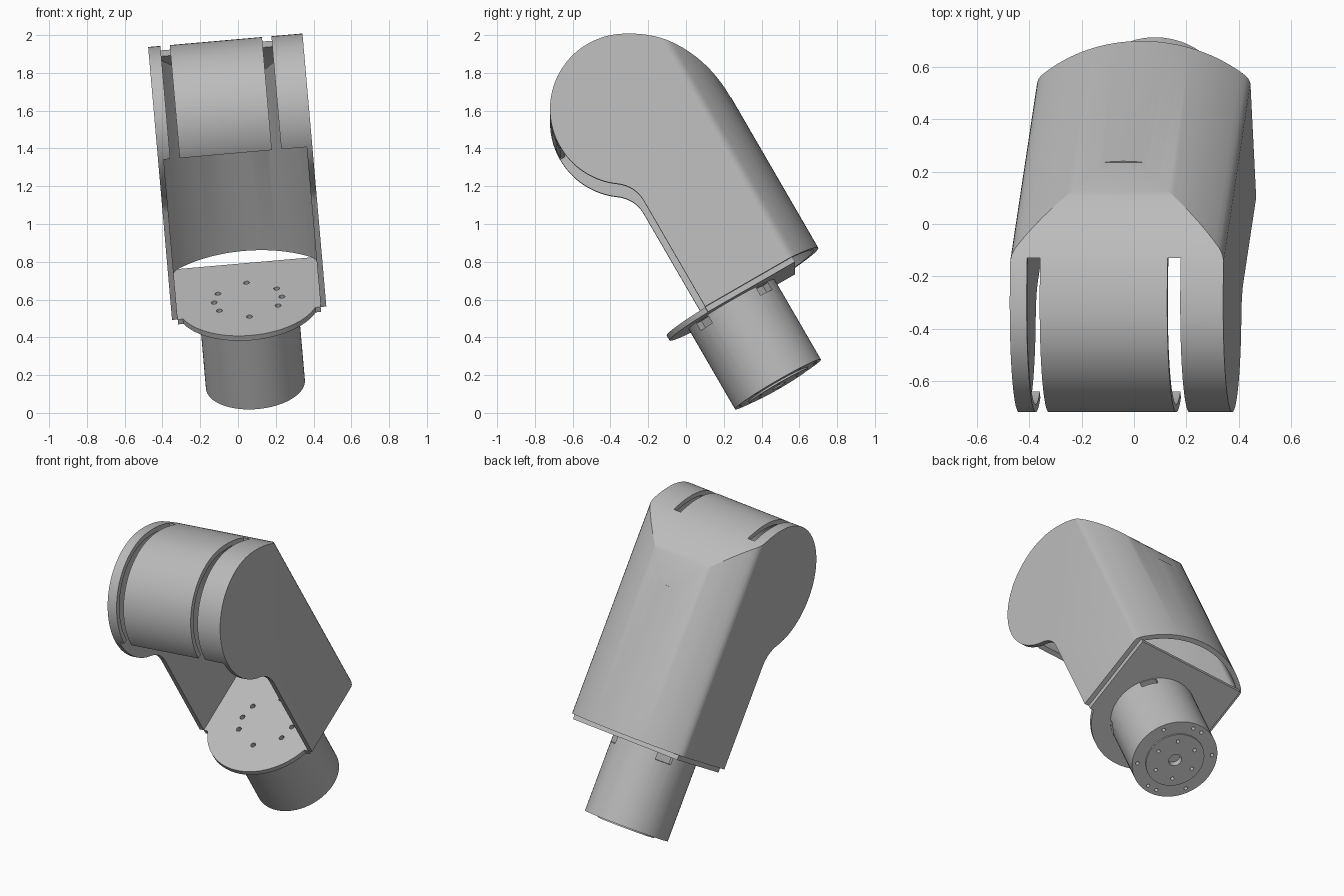
import bpy, bmesh, math
from mathutils import Matrix, Vector

if "Cube" in bpy.data.objects:
    bpy.data.objects.remove(bpy.data.objects["Cube"])

# Local frame: x across, y through the arm (front to back), z along the arm
POSE = (Matrix.Rotation(math.radians(-5), 4, 'Y') @ Matrix.Rotation(math.radians(30), 4, 'X')
        @ Matrix.Translation((0.105, 0, 0)))
grey = bpy.data.materials.new("plain_grey")
grey.diffuse_color = (0.5, 0.5, 0.5, 1)
grey.use_nodes = True
grey.node_tree.nodes["Principled BSDF"].inputs["Base Color"].default_value = grey.diffuse_color

HALF, WALL = 0.41, 0.03          # half width and wall thickness
HEAD = Vector((0.508, 1.52))     # head centre (y, z)
R_HEAD, R_TOP = 0.40, 0.62       # front arc and flatter top arc
BLEND = math.radians(65)         # direction where the two arcs meet
TOP = HEAD - (R_TOP - R_HEAD) * Vector((math.cos(BLEND), math.sin(BLEND)))
FRONT, CREST, BOTTOM = 0.348, 1.04, 0.40
TUBE_Y, TUBE_R, TUBE_END = 0.493, 0.263, -0.12


def arc(c, r, a0, a1, n):
    """Points on an arc, angles in degrees."""
    out = []
    for i in range(n + 1):
        a = math.radians(a0 + (a1 - a0) * i / n)
        out.append((c[0] + r * math.cos(a), c[1] + r * math.sin(a)))
    return out


def prism(name, pts, lo, hi, axis='Z'):
    """Extrude a closed outline along x (points are y, z) or z (points are x, y)."""
    place = (lambda p, h: (h, p[0], p[1])) if axis == 'X' else (lambda p, h: (p[0], p[1], h))
    bm = bmesh.new()
    rings = [[bm.verts.new(place(p, h)) for p in pts] for h in (lo, hi)]
    n = len(pts)
    bm.faces.new(rings[0])
    bm.faces.new(rings[1])
    for i in range(n):
        j = (i + 1) % n
        bm.faces.new((rings[0][i], rings[0][j], rings[1][j], rings[1][i]))
    bmesh.ops.recalc_face_normals(bm, faces=bm.faces)
    me = bpy.data.meshes.new(name)
    bm.to_mesh(me)
    bm.free()
    ob = bpy.data.objects.new(name, me)
    bpy.context.collection.objects.link(ob)
    return ob


def disc(name, x, y, r, lo, hi, n=24):
    return prism(name, arc((x, y), r, 0, 360 * (n - 1) / n, n - 1), lo, hi)


def box(name, x0, x1, y0, y1, z0, z1):
    return prism(name, [(x0, y0), (x1, y0), (x1, y1), (x0, y1)], z0, z1)


def combine(ob, tool, op='DIFFERENCE'):
    mod = ob.modifiers.new("cut", 'BOOLEAN')
    mod.operation, mod.solver, mod.object = op, 'EXACT', tool
    bpy.context.view_layer.objects.active = ob
    bpy.ops.object.modifier_apply(modifier=mod.name)
    bpy.data.objects.remove(tool, do_unlink=True)


def finish(ob):
    ob.data.transform(POSE)
    ob.data.materials.clear()
    ob.data.materials.append(grey)
    bpy.ops.object.select_all(action='DESELECT')
    ob.select_set(True)
    bpy.context.view_layer.objects.active = ob
    bpy.ops.object.shade_smooth_by_angle(angle=math.radians(25))


def arch(name, inset, lo, hi):
    """Cross-section with flat sides and a bowed back."""
    r, w = 0.58 - inset, HALF - inset
    c = (0, CREST - 0.58)
    xa = w - 0.017
    a = math.degrees(math.acos(xa / r))
    edge = c[1] + r * math.sin(math.radians(a))
    back = arc(c, r, a, 180 - a, 32)
    pts = [(w, -0.6), (w, edge - 0.035), (w - 0.005, edge - 0.017)] + back
    pts += [(-w + 0.005, edge - 0.017), (-w, edge - 0.035), (-w, -0.6)]
    return prism(name, pts, lo, hi)


# Arm cover: side profile crossed with the bowed section
fil = 0.18
dy = HEAD.x - FRONT + fil
fc = Vector((FRONT - fil, HEAD.y - math.sqrt((R_HEAD + fil) ** 2 - dy ** 2)))
d = HEAD - fc
a_fil = math.degrees(math.atan2(d.y, d.x))
profile = [(1.1, BOTTOM), (1.1, TOP.y)]
profile += arc(TOP, R_TOP, 0, 65, 24)
profile += arc(HEAD, R_HEAD, 65, 180 + a_fil, 48)[1:]
profile += arc(fc, fil, a_fil, 0, 12)[1:]
profile += [(FRONT, BOTTOM)]
cover = prism("arm_cover", profile, -HALF, HALF, 'X')
combine(cover, arch("outer_section", 0, 0.2, 2.2), 'INTERSECT')

# Hollow inside, open at the front below the head and at the bottom
lip = 180.0                      # end of the head skin, 30 degrees below level when posed
hollow = [(1.1, 0.2), (1.1, TOP.y)]
hollow += arc(TOP, R_TOP - WALL, 0, 65, 24)
hollow += arc(HEAD, R_HEAD - WALL, 65, lip, 40)[1:]
hollow += [(HEAD.x - 0.6, HEAD.y), (HEAD.x - 0.6, 0.2)]
inside = prism("hollow", hollow, -HALF + WALL, HALF - WALL, 'X')
combine(inside, arch("inner_section", WALL, 0.1, 2.2), 'INTERSECT')
combine(cover, inside)

# Two curved slots over the head
head_z = HEAD.x * 0.5 + HEAD.y * math.cos(math.radians(30))
for x0, x1 in ((-0.345, -0.295), (0.195, 0.245)):
    slot = box("slot", x0, x1, -1.2, -0.13, head_z - 0.21, 2.4)
    slot.data.transform(Matrix.Rotation(math.radians(-30), 4, 'X'))
    combine(cover, slot)
finish(cover)

# Base plate: rounded front flange and square rear between the walls
R_PLATE = 0.38
a = math.degrees(math.asin((FRONT - TUBE_Y) / R_PLATE))
w = HALF - WALL
outline = [(w, FRONT), (w, 0.88), (-w, 0.88), (-w, FRONT)]
outline += arc((0, TUBE_Y), R_PLATE, 180 - a, 360 + a, 40)
plate = prism("base_plate", outline, 0.37, 0.40)
for deg in (0, 30, 90, 150, 180, 210, 270, 330):
    t = math.radians(deg)
    combine(plate, disc("hole", 0.18 * math.cos(t), TUBE_Y + 0.18 * math.sin(t), 0.016, 0.3, 0.5, 16))
finish(plate)

# Tube socket with four side windows and a boss on its end
tube = disc("tube_socket", 0, TUBE_Y, TUBE_R, TUBE_END, 0.37, 64)
combine(tube, disc("boss", 0, TUBE_Y, 0.18, TUBE_END - 0.01, TUBE_END + 0.05, 48), 'UNION')
for deg in (45, 135, 225, 315):
    win = box("window", 0.215, 0.3, -0.05, 0.05, 0.32, 0.365)
    win.data.transform(Matrix.Translation((0, TUBE_Y, 0)) @ Matrix.Rotation(math.radians(deg), 4, 'Z'))
    combine(tube, win)

# End holes: centre bore, inner ring and outer ring
holes = [(0, 0, 0.04)]
holes += [(0.13, k, 0.011) for k in range(0, 360, 60)]
holes += [(0.23, k, 0.011) for k in (35, 82, 98, 145, 215, 262, 278, 325)]
for rad, deg, size in holes:
    t = math.radians(deg)
    combine(tube, disc("bore", rad * math.cos(t), TUBE_Y + rad * math.sin(t), size, -0.2, TUBE_END + 0.03, 16))
finish(tube)
